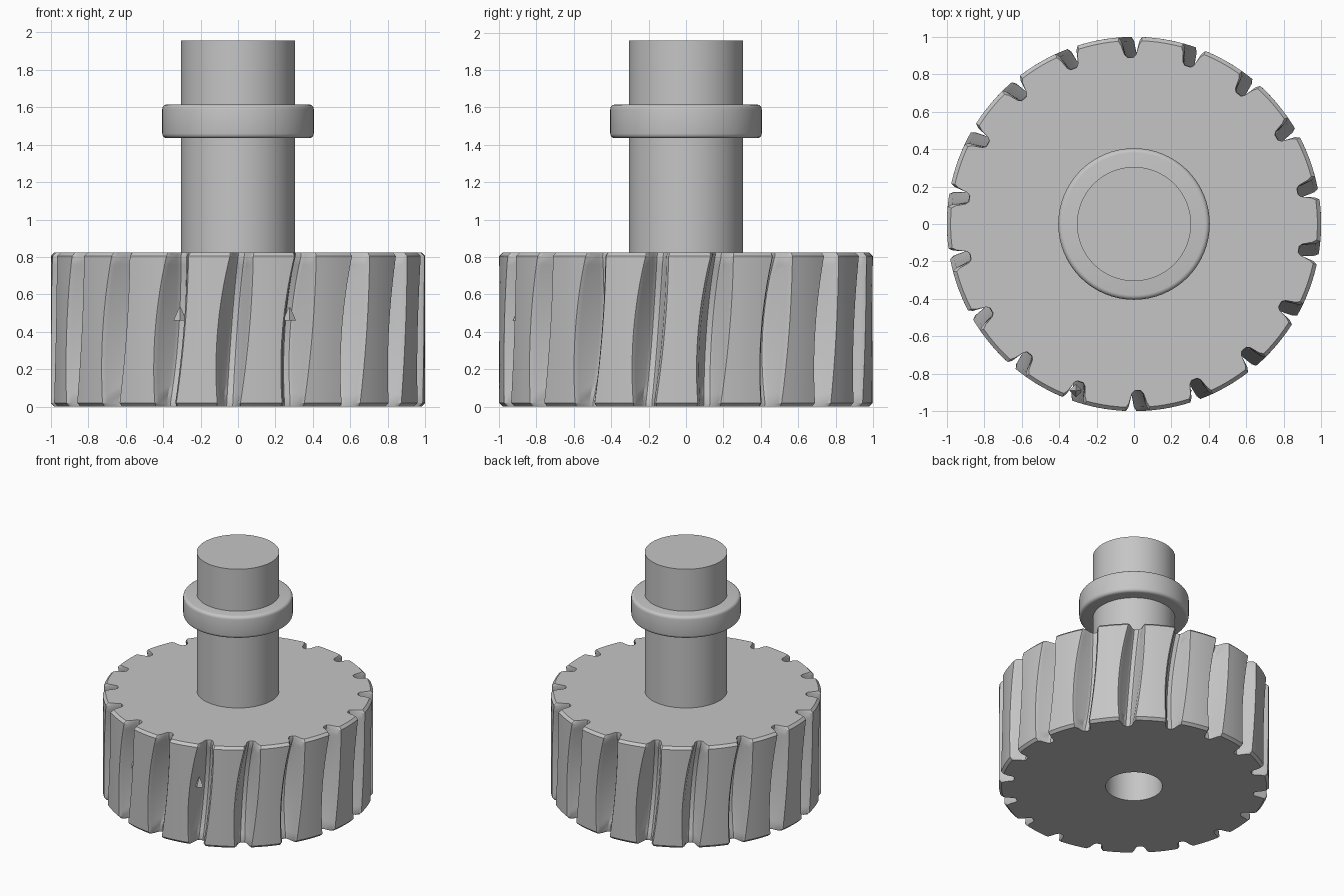
import bpy, bmesh, math
from math import sin, cos, pi

cube = bpy.data.objects.get("Cube")
if cube:
    bpy.data.objects.remove(cube)

steel = bpy.data.materials.new("grey_steel")
steel.use_nodes = True
GREY = (0.56, 0.56, 0.56, 1)
steel.diffuse_color = GREY
steel.node_tree.nodes["Principled BSDF"].inputs["Base Color"].default_value = GREY


def finish(name, bm, angle=30):
    """Turn a bmesh into a smooth-by-angle object."""
    bmesh.ops.recalc_face_normals(bm, faces=bm.faces)
    mesh = bpy.data.meshes.new(name)
    bm.to_mesh(mesh)
    bm.free()
    obj = bpy.data.objects.new(name, mesh)
    bpy.context.collection.objects.link(obj)
    mesh.materials.append(steel)
    bpy.ops.object.select_all(action="DESELECT")
    obj.select_set(True)
    bpy.context.view_layer.objects.active = obj
    bpy.ops.object.shade_smooth_by_angle(angle=math.radians(angle))
    return obj


def loft(name, rings, angle=30):
    """Skin closed rings of equal length and cap both ends."""
    bm = bmesh.new()
    loops = [[bm.verts.new(p) for p in ring] for ring in rings]
    n = len(loops[0])
    for a, b in zip(loops, loops[1:]):
        for i in range(n):
            j = (i + 1) % n
            bm.faces.new((a[i], a[j], b[j], b[i]))
    bm.faces.new(loops[0])
    bm.faces.new(loops[-1])
    return finish(name, bm, angle)


def turned(name, profile, sides=64):
    steps = [2 * pi * i / sides for i in range(sides)]
    return loft(name, [[(r * cos(t), r * sin(t), z) for t in steps]
                       for r, z in profile])


# Toothed wheel: slanted slots, deepest at mid height
TEETH, HEIGHT, BEVEL = 18, 0.825, 0.02
PITCH = 2 * pi / TEETH


def wheel_section(z):
    """Angle and radius pairs around the wheel at height z."""
    t = z / HEIGHT
    throat = 1 - (2 * t - 1) ** 2
    inset = BEVEL if t in (0, 1) else 0
    twist = -0.05 + 0.072 * t - 0.01 * throat
    floor = 0.9 - 0.07 * throat - inset / 2
    half = 0.06 + 0.025 * throat + inset / 4
    rim = 1 - inset
    side = [(0.018, floor), (0.034, floor + 0.015),
            (half - 0.014, rim - 0.022), (half, rim)]
    slot = [(-a, r) for a, r in reversed(side)] + side
    land = [(half + (PITCH - 2 * half) * k / 5, rim) for k in range(1, 5)]
    return [(k * PITCH - pi / 2 + twist + a, r)
            for k in range(TEETH) for a, r in slot + land]


def ring(section, z, radius=None):
    return [((radius or r) * cos(a), (radius or r) * sin(a), z)
            for a, r in section]


inner = HEIGHT - 2 * BEVEL
levels = [0] + [BEVEL + inner * i / 16 for i in range(17)] + [HEIGHT]
base = wheel_section(0)
bore = [ring(base, 0.72, 0.21), ring(base, 0, 0.21)]
loft("toothed_wheel", bore + [ring(wheel_section(z), z) for z in levels])

# Shaft and rounded collar
turned("shaft", [(0.305, 0.8), (0.305, 1.957)])
LOW, HIGH, OUT, ROUND = 1.435, 1.615, 0.405, 0.025
arc = [(OUT - ROUND + ROUND * sin(a), ROUND * cos(a) - ROUND)
       for a in [i * pi / 8 for i in range(5)]]
turned("collar", [(r, LOW - d) for r, d in arc]
       + [(r, HIGH + d) for r, d in reversed(arc)])

# Small pointed pegs in two front slots
for label, x in (("right", -0.31), ("left", 0.275)):
    bm = bmesh.new()
    bmesh.ops.create_cone(bm, cap_ends=True, segments=4, radius1=0.035,
                          radius2=0.005, depth=0.07)
    peg = finish("slot_peg_" + label, bm)
    peg.location = (x, -0.89, 0.495)
